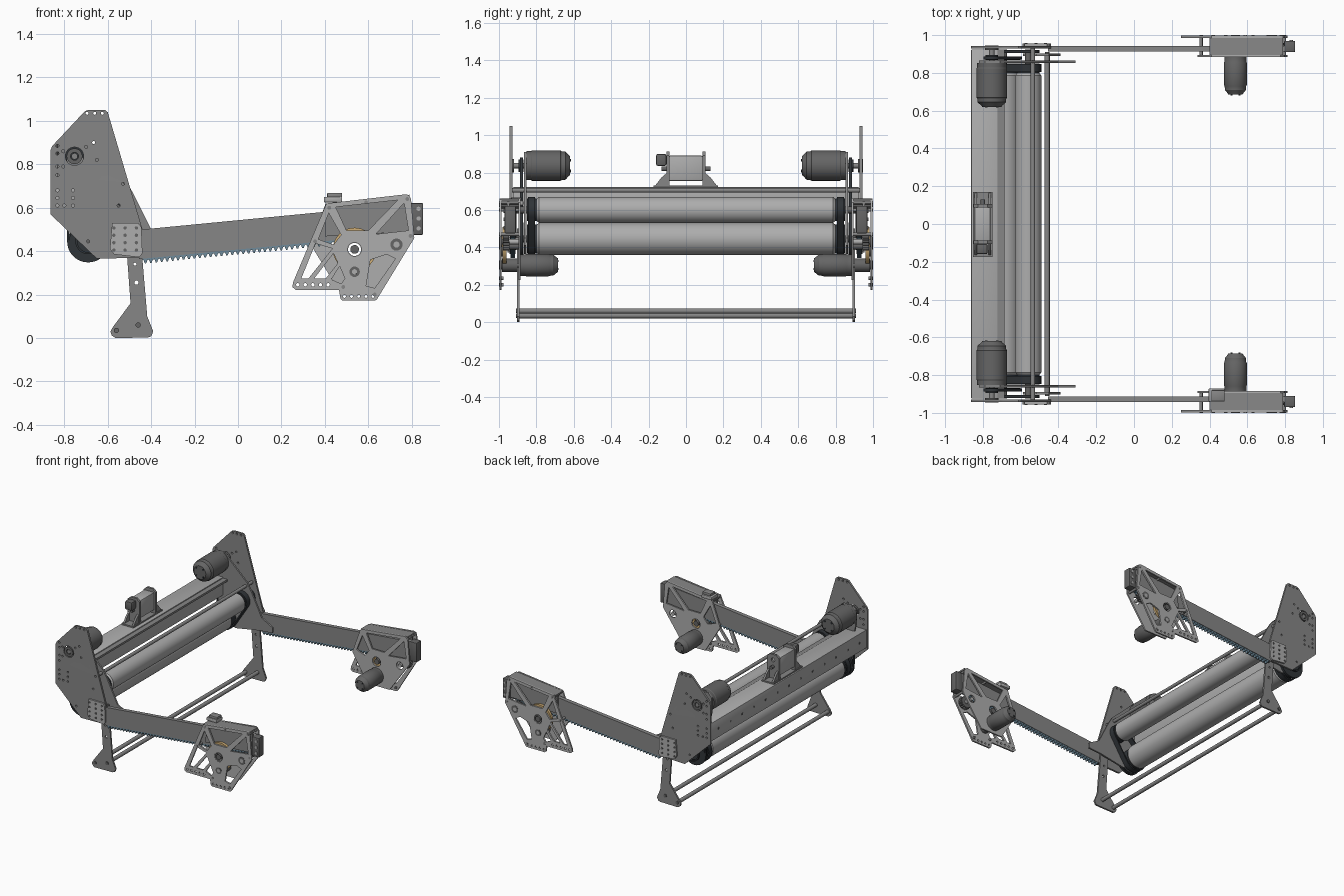
import bpy, bmesh, math
from mathutils import Vector, Matrix
from mathutils.geometry import convex_hull_2d

if "Cube" in bpy.data.objects:
    bpy.data.objects.remove(bpy.data.objects["Cube"])


def material(name, *rgb):
    m = bpy.data.materials.new(name)
    m.diffuse_color = (*rgb, 1)
    m.use_nodes = True
    m.node_tree.nodes["Principled BSDF"].inputs["Base Color"].default_value = m.diffuse_color
    return m


DARK = material("dark_grey", .13, .13, .13)
MID = material("mid_grey", .24, .24, .24)
LIGHT = material("light_metal", .42, .42, .42)
BLACK = material("black_rubber", .03, .035, .04)
GOLD = material("gold_gear", .62, .42, .18)
BLUE = material("blue_grey_rack", .16, .26, .33)


def finish(name, bm, mat, mirror):
    bmesh.ops.remove_doubles(bm, verts=bm.verts, dist=1e-5)
    bmesh.ops.recalc_face_normals(bm, faces=bm.faces)
    me = bpy.data.meshes.new(name)
    bm.to_mesh(me)
    bm.free()
    me.shade_smooth()
    me.set_sharp_from_angle(angle=math.radians(32))
    me.materials.append(mat)
    ob = bpy.data.objects.new(name, me)
    bpy.context.collection.objects.link(ob)
    if mirror:
        mod = ob.modifiers.new("both_sides", 'MIRROR')
        mod.use_axis = (False, True, False)
        mod.use_mirror_merge = False
    return ob


def circle(x, z, r, n=14):
    return [(x + r * math.cos(2 * math.pi * i / n), z + r * math.sin(2 * math.pi * i / n)) for i in range(n)]


def plate(name, y0, y1, outline, mat, holes=(), mirror=True):
    """Flat x-z profile with cutouts, thick from y0 to y1."""
    cu = bpy.data.curves.new(name, 'CURVE')
    cu.dimensions, cu.fill_mode, cu.extrude = '2D', 'BOTH', abs(y1 - y0) / 2
    for pts in [outline, *holes]:
        s = cu.splines.new('POLY')
        s.points.add(len(pts) - 1)
        for p, (x, z) in zip(s.points, pts):
            p.co = (x, z, 0, 1)
        s.use_cyclic_u = True
    tmp = bpy.data.objects.new(name, cu)
    bpy.context.collection.objects.link(tmp)
    me = bpy.data.meshes.new_from_object(tmp.evaluated_get(bpy.context.evaluated_depsgraph_get()))
    bpy.data.objects.remove(tmp)
    bm = bmesh.new()
    bm.from_mesh(me)
    bm.transform(Matrix.Translation((0, (y0 + y1) / 2, 0)) @ Matrix.Rotation(math.pi / 2, 4, 'X'))
    return finish(name, bm, mat, mirror)


def lathe(name, x, z, profile, mat, mirror=True, n=32):
    """Turn (radius, y) points about an axis parallel to y."""
    bm = bmesh.new()
    vs = [bm.verts.new((x + r, y, z)) for r, y in profile]
    es = [bm.edges.new(p) for p in zip(vs, vs[1:])]
    bmesh.ops.spin(bm, geom=vs + es, cent=(x, 0, z), axis=(0, 1, 0), angle=2 * math.pi, steps=n)
    return finish(name, bm, mat, mirror)


def cyl(name, x, z, r, y0, y1, mat, mirror=True, n=32):
    return lathe(name, x, z, [(0, y0), (r, y0), (r, y1), (0, y1)], mat, mirror, n)


def tube(name, x, z, r0, r1, y0, y1, mat, mirror=True):
    return lathe(name, x, z, [(r0, y0), (r1, y0), (r1, y1), (r0, y1), (r0, y0)], mat, mirror, 40)


def box(name, x0, x1, y0, y1, z0, z1, mat, mirror=True, bevel=0):
    bm = bmesh.new()
    c = Vector((x0 + x1, y0 + y1, z0 + z1)) / 2
    bmesh.ops.create_cube(bm, size=1, matrix=Matrix.Translation(c) @ Matrix.Diagonal((x1 - x0, y1 - y0, z1 - z0, 1)))
    if bevel:
        bmesh.ops.bevel(bm, geom=bm.edges[:], offset=bevel, segments=2, affect='EDGES', profile=.5)
    return finish(name, bm, mat, mirror)


def belt(name, a, ra, b, rb, y0, y1, t=.009):
    def hull(e):
        pts = circle(*a, ra + e, 32) + circle(*b, rb + e, 32)
        return [pts[i] for i in convex_hull_2d([Vector(p) for p in pts])]
    plate(name, y0, y1, hull(t), BLACK, [hull(0)])


MOTOR, LOW, UP = (-.753, .837), (-.69, .445), (-.56, .60)

# Tall side plates with bolt holes
side_holes = [circle(*MOTOR, .042, 28)]
side_holes += [circle(x, z, .007) for x in (-.832, -.76) for z in (.61, .645, .68)]
side_holes += [circle(-.832, z, .007) for z in (.75, .79, .85, .885)]
side_holes += [circle(x, z, .007) for x, z in
               [(-.695, 1.035), (-.66, 1.035), (-.625, 1.035), (-.80, .61), (-.805, .79), (-.805, .86),
                (-.70, .88), (-.665, .90), (-.65, .82), (-.53, .71), (-.55, .61), (-.69, .445)]]
plate("side_plate", .928, .943, [(-.864, .865), (-.855, .885), (-.705, 1.045), (-.69, 1.05), (-.612, 1.05),
      (-.60, 1.04), (-.44, .50), (-.45, .37), (-.65, .365), (-.864, .57)], MID, side_holes)
tube("motor_bearing", *MOTOR, .018, .036, .92, .945, DARK)

# Inner roller plates
plate("roller_plate", .853, .866, [(-.82, .77), (-.82, .88), (-.79, .91), (-.71, .91), (-.66, .86), (-.52, .73),
      (-.485, .67), (-.40, .50), (-.31, .45), (-.31, .41), (-.42, .40), (-.62, .365), (-.74, .45)], MID,
      [circle(*MOTOR, .03), circle(*LOW, .03), circle(*UP, .03)])

# Legs and foot rods
plate("leg", .89, .903, [(-.52, .50), (-.45, .50), (-.44, .36), (-.418, .10), (-.39, .03), (-.40, .008), (-.415, .002),
      (-.565, 0), (-.582, .012), (-.588, .03), (-.575, .052), (-.495, .16)], MID,
      [circle(-.468, .255, .01), circle(-.475, .34, .007)])
for x, z in [(-.56, .035), (-.46, .06)]:
    cyl("foot_rod", x, z, .014, -.89, .89, MID, False, 20)
    cyl("foot_rod_bolt", x, z, .012, .90, .91, DARK, n=12)

# Cross beam and tie rod
box("cross_beam", -.862, -.722, -.925, .925, .585, .722, LIGHT, False, .004)
box("beam_front_plate", -.722, -.685, -.925, .925, .70, .715, MID, False)
for i in range(13):
    cyl_y = -.84 + i * .14
    box("beam_bolt", -.868 + .004, -.858, cyl_y - .007, cyl_y + .007, .646, .66, DARK, False)
cyl("tie_rod", -.535, .705, .012, -.93, .93, MID, False, 20)

# Rollers with rounded ends and axles
for nm, c, r in [("lower_roller", LOW, .087), ("upper_roller", UP, .07)]:
    lathe(nm, *c, [(0, -.80), (r - .012, -.80), (r, -.785), (r, .785), (r - .012, .80), (0, .80)], LIGHT, False, 48)
    cyl(nm + "_axle", *c, .018, -.925, .925, DARK, False)
    cyl(nm + "_pulley", *c, r - .01, .80, .85, BLACK)
belt("roller_belt", LOW, .085, UP, .06, .806, .846)

# Drive belts and pulleys
belt("drive_belt", MOTOR, .034, LOW, .088, .872, .888)
cyl("motor_pulley", *MOTOR, .034, .868, .895, BLACK)
cyl("drive_pulley", *LOW, .088, .868, .888, BLACK)
belt("upper_belt", LOW, .05, UP, .05, .906, .922)


def motor(name, x, z, r, y0, y1, shaft):
    """Can motor: face at y1, rear cap at y0, shaft onward."""
    lathe(name, x, z, [(0, y0), (r * .62, y0), (r * .68, y0 + .006), (r * .93, y0 + .025), (r * .95, y0 + .045),
          (r, y0 + .05), (r, y1 - .03), (r * .96, y1 - .025), (r * .96, y1), (0, y1)], DARK)
    cyl(name + "_shaft", x, z, r * .18, y1, shaft, MID, n=16)
    for k in range(4):
        a = math.pi / 4 + k * math.pi / 2
        cyl(name + "_screw", x + r * .5 * math.cos(a), z + r * .5 * math.sin(a), r * .09, y0 - .004, y0 + .01, BLACK, n=10)


motor("roller_motor", *MOTOR, .081, .62, .853, .943)

# Winch unit in the middle of the beam
plate("winch_bracket", .088, .105, [(-.85, .72), (-.75, .72), (-.75, .89), (-.775, .912), (-.825, .912), (-.85, .89)],
      MID, [circle(-.80, .87, .015)])
box("winch_drum_box", -.845, -.76, -.092, .09, .755, .89, LIGHT, False, .008)
box("winch_base", -.852, -.75, -.175, .17, .72, .732, MID, False)
for x in (-.845, -.77):
    bm = bmesh.new()
    a = [bm.verts.new((x, y, z)) for y, z in [(.10, .73), (.165, .73), (.13, .775), (.10, .80)]]
    f = bmesh.ops.extrude_face_region(bm, geom=[bm.faces.new(a)])
    bmesh.ops.translate(bm, vec=(.014, 0, 0), verts=[v for v in f['geom'] if isinstance(v, bmesh.types.BMVert)])
    finish("winch_gusset", bm, MID, True)
box("winch_latch", -.835, -.775, -.16, -.105, .835, .90, DARK, False, .01)
cyl("winch_axle", -.80, .82, .012, -.13, .13, DARK, False, 16)

# Sloped arms with toothed racks
def slope(x, d=0):
    return .5 + .0965 * (x + .44) + d


plate("arm", .912, .942, [(-.455, slope(-.455)), (.80, slope(.80)), (.80, slope(.8, -.135)), (-.455, slope(-.455, -.135))], MID)
teeth = [(-.44, slope(-.44, -.134)), (-.44, slope(-.44, -.142))]
for i in range(48):
    x = -.435 + i * .025
    teeth += [(x + dx, slope(x, d)) for dx, d in [(0, -.142), (.006, -.157), (.012, -.157), (.018, -.142)]]
teeth += [(.785, slope(.785, -.142)), (.785, slope(.785, -.134))]
plate("rack", .915, .938, teeth, BLUE)

# Splice plates joining arm and side plate
plate("splice_plate", .943, .955, [(-.58, .53), (-.46, .53), (-.445, .51), (-.44, .39), (-.455, .372), (-.57, .385), (-.59, .41)], LIGHT)
for i in range(3):
    for j in range(4):
        cyl("splice_bolt", -.572 + i * .052, .405 + j * .034, .008, .95, .959, DARK, n=10)

# Gearbox truss plates
HUB, IDLER, PINION = (.537, .408), (.73, .43), (.537, .305)
top_gap = [(.45, .603), (.735, .635), (.60, .495), (.50, .495)]
right_gap = [(.765, .622), (.785, .495), (.72, .488), (.635, .478)]
low_gap = [(.61, .36), (.685, .385), (.725, .365), (.63, .23), (.59, .24)]
left_gap = [(.418, .575), (.475, .475), (.44, .43), (.37, .455)]
gaps = [top_gap, right_gap, low_gap, left_gap,
        [(.357, .435), (.435, .412), (.325, .275), (.292, .275)],
        [(.44, .39), (.46, .345), (.405, .275), (.352, .275)],
        [(.468, .33), (.492, .275), (.475, .25), (.43, .27)]]
bores = [circle(*HUB, .035, 24), circle(*IDLER, .028, 24), circle(*PINION, .022, 24)]
small = [circle(.275 + .035 * i, .245, .008) for i in range(5)] + [circle(.49 + .033 * i, .192, .007) for i in range(5)]
plate("gearbox_outer_plate", .986, .998, [(.403, .61), (.41, .62), (.775, .662), (.79, .655), (.797, .64), (.812, .46),
      (.64, .178), (.63, .172), (.48, .172), (.472, .18), (.465, .222), (.265, .222), (.25, .235), (.255, .26)],
      LIGHT, gaps + bores + small)
plate("gearbox_inner_plate", .885, .896, [(.40, .61), (.41, .62), (.775, .662), (.797, .64), (.812, .46), (.645, .225),
      (.46, .225), (.335, .43)], LIGHT, [top_gap, right_gap, left_gap] + bores[:2])
plate("gearbox_top_cover", .896, .986, [(.40, .606), (.40, .618), (.79, .66), (.79, .648)], MID)
plate("gearbox_filler", .944, .958, [(.405, .60), (.79, .645), (.80, .49), (.40, .468)], MID)
box("arm_end_cap", .795, .853, .91, .97, .475, .622, DARK, bevel=.006)
for z in (.505, .55, .595):
    cyl("end_cap_bolt", .832, z, .01, .965, .975, LIGHT, n=12)
box("cable_bracket", .395, .48, -.94, -.87, .625, .65, LIGHT, False, .004)
box("cable_bracket_top", .41, .48, -.935, -.88, .648, .668, MID, False, .004)

# Gears, bearings and spacers
tube("gold_gear", *HUB, .072, .10, .96, .980, GOLD)
tube("hub_ring", *HUB, .03, .058, .96, .996, MID)
cyl("hub_shaft", *HUB, .02, .885, 1.0, DARK)
plate("idler_gear", .945, .978, [p for i in range(18) for p in (circle(*IDLER, .047, 36)[2 * i], circle(*IDLER, .04, 36)[2 * i + 1])], DARK)
for nm, c, r in [("idler", IDLER, .028), ("pinion", PINION, .024)]:
    tube(nm + "_bearing", *c, r * .5, r, .98, 1.0, DARK)
    cyl(nm + "_shaft", *c, r * .5, .885, 1.0, LIGHT, n=20)
cyl("pinion_gear", *PINION, .036, .90, .984, DARK)
for x, z in [(.42, .60), (.59, .625), (.78, .64), (.795, .47), (.63, .20), (.485, .235), (.355, .445)]:
    cyl("spacer_bolt", x, z, .009, .89 if z > .3 else .975, 1.0, MID, n=12)

# Gearbox drive motors
motor("arm_motor", *PINION, .06, .685, .885, .95)
